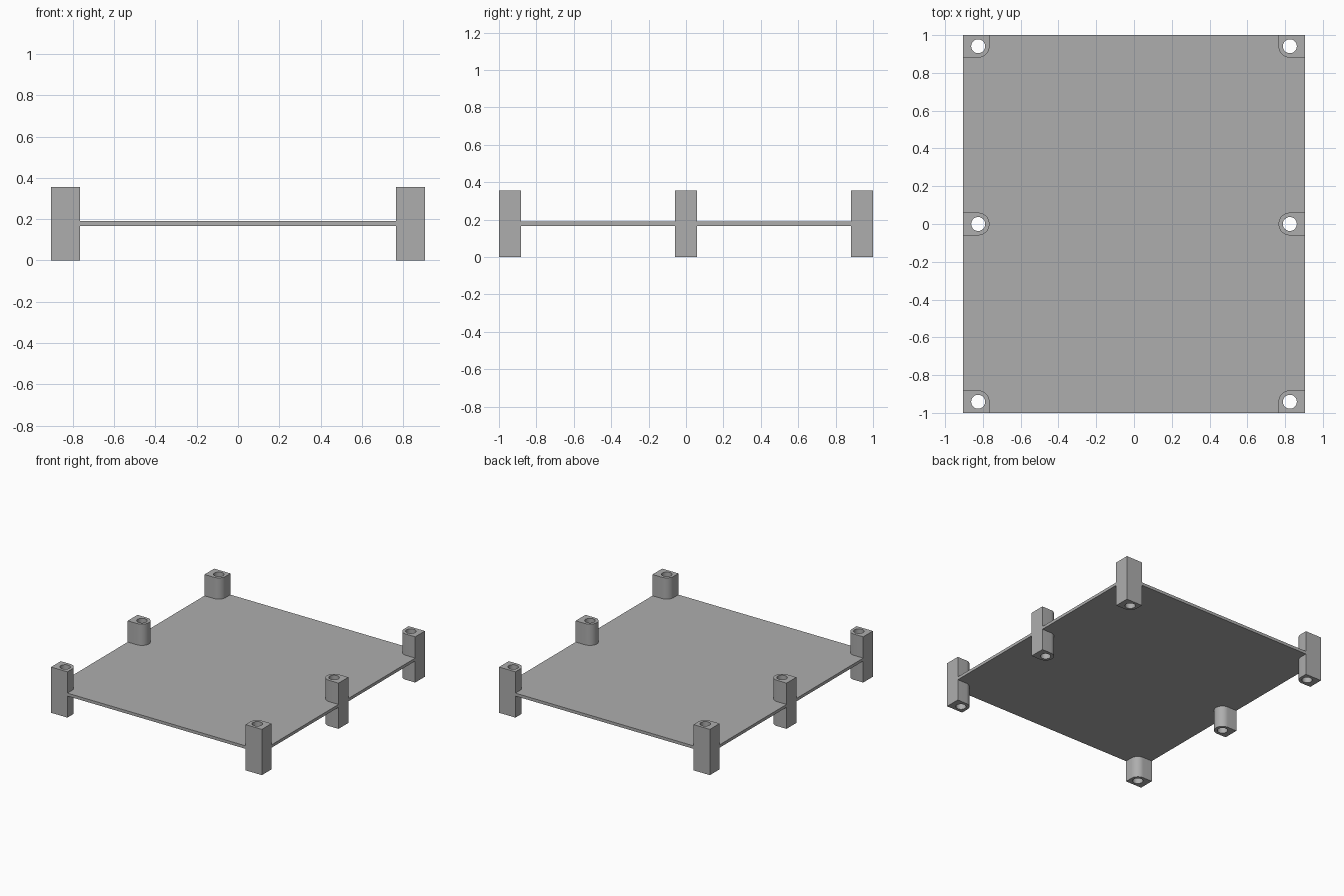
import bpy, bmesh, math

if "Cube" in bpy.data.objects:
    bpy.data.objects.remove(bpy.data.objects["Cube"], do_unlink=True)

HALF_X, HALF_Y, HEIGHT = 0.905, 1.0, 0.355
HOLE_X, HOLE_Y, HOLE_R, BOSS_R = 0.825, 0.941, 0.037, 0.06
PLATE_LOW, PLATE_HIGH = 0.167, 0.19

grey = bpy.data.materials.new("light grey")
grey.use_nodes = True
colour = (0.42, 0.42, 0.42, 1)
grey.diffuse_color = colour
grey.node_tree.nodes["Principled BSDF"].inputs["Base Color"].default_value = colour


def arc(cx, cy, r, start, end, steps):
    angles = [math.radians(start + (end - start) * i / steps) for i in range(steps + 1)]
    return [(cx + r * math.cos(a), cy + r * math.sin(a)) for a in angles]


def prism(name, loops, low, high):
    """Fill the outlines (outer edge and holes) and extrude upward."""
    bm = bmesh.new()
    for loop in loops:
        vs = [bm.verts.new((x, y, low)) for x, y in loop]
        for a, b in zip(vs, vs[1:] + vs[:1]):
            bm.edges.new((a, b))
    bmesh.ops.triangle_fill(bm, use_beauty=True, use_dissolve=False, edges=bm.edges[:])
    ext = bmesh.ops.extrude_face_region(bm, geom=bm.faces[:], use_keep_orig=True)
    top = [v for v in ext["geom"] if isinstance(v, bmesh.types.BMVert)]
    bmesh.ops.translate(bm, verts=top, vec=(0, 0, high - low))
    bmesh.ops.recalc_face_normals(bm, faces=bm.faces[:])
    mesh = bpy.data.meshes.new(name)
    bm.to_mesh(mesh)
    bm.free()
    mesh.materials.append(grey)
    obj = bpy.data.objects.new(name, mesh)
    bpy.context.collection.objects.link(obj)
    bpy.ops.object.select_all(action="DESELECT")
    obj.select_set(True)
    bpy.context.view_layer.objects.active = obj
    bpy.ops.object.shade_smooth_by_angle(angle=math.radians(30))


def flip(points, sx, sy):
    return [(x * sx, y * sy) for x, y in points]


# Inner outlines of the posts on the +x side
corner = ([(HOLE_X - BOSS_R, HALF_Y)]
          + arc(HOLE_X, HOLE_Y, BOSS_R, 180, 270, 12)
          + [(HALF_X, HOLE_Y - BOSS_R)])
middle = ([(HALF_X, BOSS_R)]
          + arc(HOLE_X, 0, BOSS_R, 90, 270, 24)
          + [(HALF_X, -BOSS_R)])

# Posts with through holes
for side, sx in (("left", 1), ("right", -1)):
    for end, sy in (("front", -1), ("back", 1)):
        outline = corner + [(HALF_X, HALF_Y)]
        hole = arc(HOLE_X, HOLE_Y, HOLE_R, 0, 348.75, 31)
        prism(f"{end}_{side}_post", [flip(outline, sx, sy), flip(hole, sx, sy)], 0, HEIGHT)
    hole = arc(HOLE_X, 0, HOLE_R, 0, 348.75, 31)
    prism(f"middle_{side}_post", [flip(middle, sx, 1), flip(hole, sx, 1)], 0, HEIGHT)

# Thin plate, notched around the posts
edge = corner + middle + flip(corner, 1, -1)[::-1]
prism("plate", [edge + flip(edge, -1, 1)[::-1]], PLATE_LOW, PLATE_HIGH)
